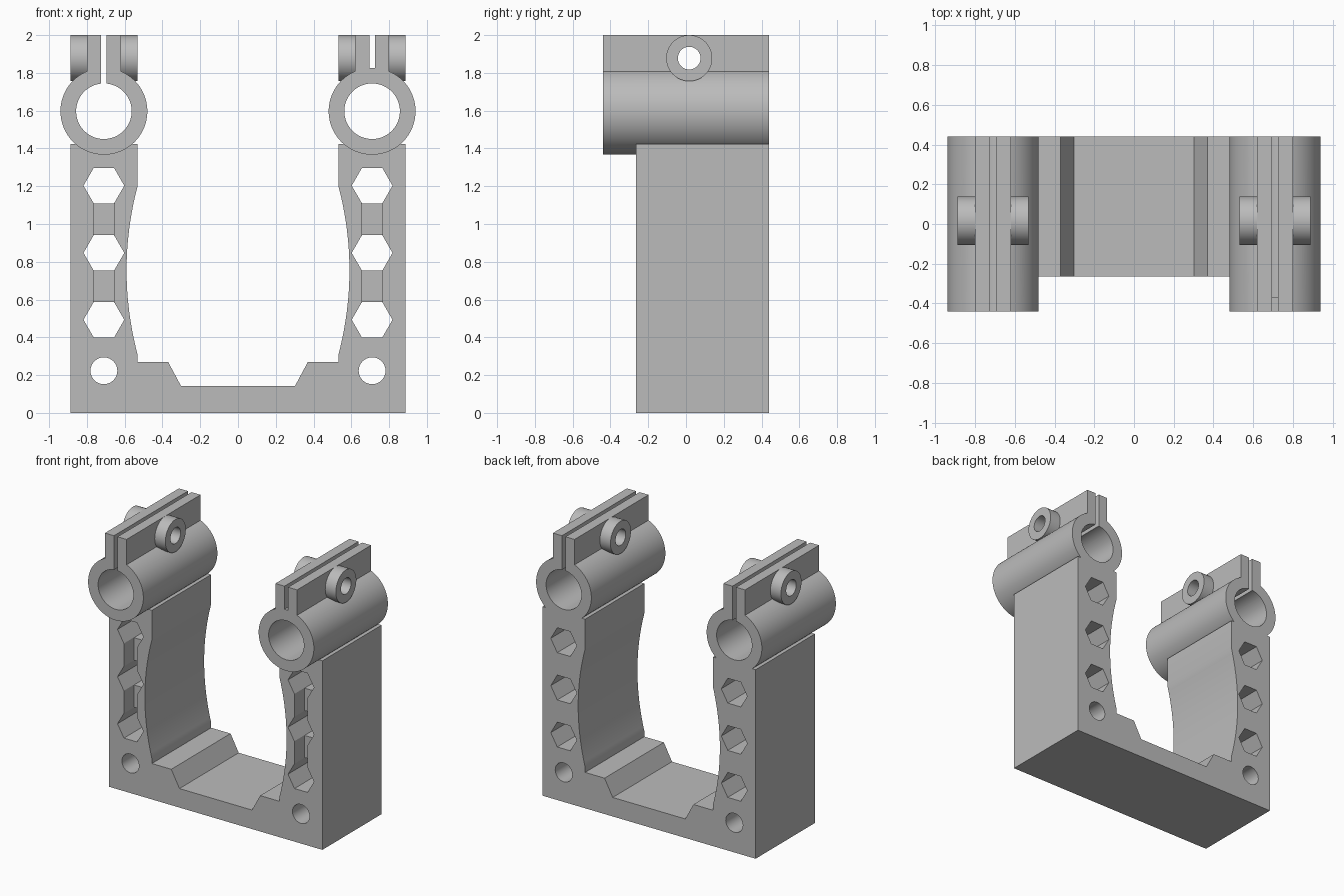
import bpy, bmesh, math
from math import pi, cos, sin
from mathutils import Matrix

cube = bpy.data.objects.get("Cube")
if cube:
    bpy.data.objects.remove(cube, do_unlink=True)

grey = bpy.data.materials.new("plain grey")
grey.use_nodes = True
colour = (0.5, 0.5, 0.5, 1)
grey.diffuse_color = colour
grey.node_tree.nodes["Principled BSDF"].inputs["Base Color"].default_value = colour

FRONT, BACK, BODY_FRONT = -0.44, 0.44, -0.265
LEG_X, BORE_Z, LUG_Y, LUG_Z = 0.71, 1.597, 0.017, 1.878


def add_object(name, bm):
    bmesh.ops.recalc_face_normals(bm, faces=bm.faces[:])
    mesh = bpy.data.meshes.new(name)
    bm.to_mesh(mesh)
    bm.free()
    obj = bpy.data.objects.new(name, mesh)
    mesh.materials.append(grey)
    bpy.context.collection.objects.link(obj)
    return obj


def extrude_profile(name, points, y0, y1):
    bm = bmesh.new()
    face = bm.faces.new([bm.verts.new((x, y0, z)) for x, z in points])
    new = bmesh.ops.extrude_face_region(bm, geom=[face])["geom"]
    bmesh.ops.translate(bm, vec=(0, y1 - y0, 0),
                        verts=[v for v in new if isinstance(v, bmesh.types.BMVert)])
    return add_object(name, bm)


def circle(x, z, r, sides):
    return [(x + r * cos(2 * pi * i / sides), z + r * sin(2 * pi * i / sides))
            for i in range(sides)]


def box(name, x0, x1, y0, y1, z0, z1):
    return extrude_profile(name, [(x0, z0), (x1, z0), (x1, z1), (x0, z1)], y0, y1)


def cross_cylinder(name, x0, x1, y, z, r):
    bm = bmesh.new()
    bmesh.ops.create_cone(bm, cap_ends=True, segments=48, radius1=r, radius2=r,
                          depth=x1 - x0,
                          matrix=Matrix.Translation(((x0 + x1) / 2, y, z))
                          @ Matrix.Rotation(pi / 2, 4, 'Y'))
    return add_object(name, bm)


def combine(target, part, operation):
    mod = target.modifiers.new(operation.lower(), 'BOOLEAN')
    mod.operation, mod.object, mod.solver = operation, part, 'EXACT'
    bpy.ops.object.select_all(action='DESELECT')
    target.select_set(True)
    bpy.context.view_layer.objects.active = target
    bpy.ops.object.modifier_apply(modifier=mod.name)
    bpy.data.objects.remove(part, do_unlink=True)


# U-shaped frame: right half of the outline, with a hollowed inner leg
half = [(0.888, 0), (0.888, 1.423), (0.532, 1.423)]
for i in range(25):
    t = 1 - i / 12
    half.append((0.532 + 0.058 * (1 - t * t), 0.755 + 0.445 * t))
half += [(0.532, 0.27), (0.37, 0.27), (0.302, 0.143)]
outline = half + [(-x, z) for x, z in reversed(half)]
bracket = extrude_profile("clamp_bracket", outline, BODY_FRONT, BACK)

for side in (-1, 1):
    cx = side * LEG_X

    # lightening holes, bolt hole and front slot in the leg
    for z in (1.203, 0.847, 0.493):
        combine(bracket, extrude_profile("hex_hole", circle(cx, z, 0.108, 6), -1, 1), 'DIFFERENCE')
    combine(bracket, extrude_profile("bolt_hole", circle(cx, 0.223, 0.071, 48), -1, 1), 'DIFFERENCE')
    combine(bracket, box("front_slot", cx - 0.055, cx + 0.055, -1, BODY_FRONT + 0.12, 0.5, 1.2), 'DIFFERENCE')

    # split tube clamp with two ears and screw lugs
    clamp = extrude_profile("tube_clamp", circle(cx, BORE_Z, 0.23, 96), FRONT, BACK)
    combine(clamp, box("ears", cx - 0.09, cx + 0.09, FRONT, BACK, BORE_Z, 2), 'UNION')
    combine(clamp, cross_cylinder("lugs", cx - 0.178, cx + 0.178, LUG_Y, LUG_Z, 0.122), 'UNION')
    combine(bracket, clamp, 'UNION')
    combine(bracket, extrude_profile("bore", circle(cx, BORE_Z, 0.147, 96), -1, 1), 'DIFFERENCE')
    combine(bracket, cross_cylinder("screw_hole", cx - 0.3, cx + 0.3, LUG_Y, LUG_Z, 0.06), 'DIFFERENCE')

    # clamp gap; the left one keeps a thin bridge at its front end
    gap_start = -0.37 if side > 0 else -1
    combine(bracket, box("gap", cx - 0.015, cx + 0.015, gap_start, 1, BORE_Z, 2.1), 'DIFFERENCE')
    if side > 0:
        combine(bracket, box("gap_end", cx - 0.015, cx + 0.015, -1, -0.3, 1.826, 2.1), 'DIFFERENCE')

bpy.ops.object.select_all(action='DESELECT')
bracket.select_set(True)
bpy.context.view_layer.objects.active = bracket
bpy.ops.object.shade_smooth_by_angle(angle=math.radians(25))
